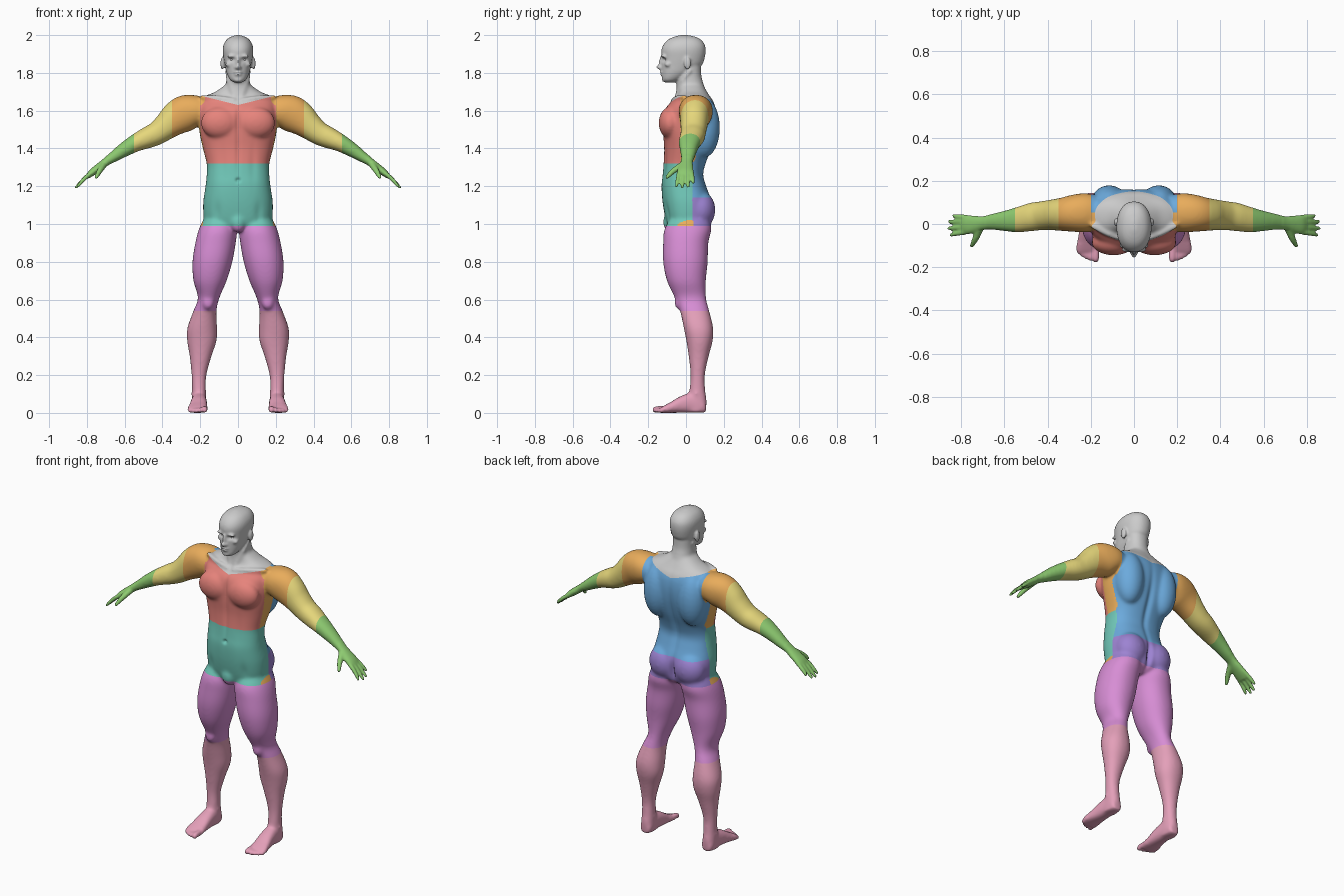
import bpy, bmesh, math
from mathutils import Vector, Matrix

bm = bmesh.new()
SIDES = (1, -1)


def spline(rows, n=5):
    """Catmull-Rom through rows of numbers."""
    out = []
    for i in range(len(rows) - 1):
        a, b, c, d = rows[max(i - 1, 0)], rows[i], rows[i + 1], rows[min(i + 2, len(rows) - 1)]
        for k in range(n):
            t = k / n
            out.append([q + .5 * t * (r - p + t * (2 * p - 5 * q + 4 * r - s + t * (3 * (q - r) + s - p)))
                        for p, q, r, s in zip(a, b, c, d)])
    return out + [list(rows[-1])]


def loft(rings, power=2.0, seg=40):
    """Closed skin over superellipse rings given as (centre, u, v)."""
    loops = []
    for c, u, v in rings:
        loop = []
        for k in range(seg):
            a = 2 * math.pi * k / seg
            ca, sa = math.cos(a), math.sin(a)
            p = math.copysign(abs(ca) ** (2 / power), ca)
            q = math.copysign(abs(sa) ** (2 / power), sa)
            loop.append(bm.verts.new(Vector(c) + Vector(u) * p + Vector(v) * q))
        loops.append(loop)
    for a, b in zip(loops, loops[1:]):
        for k in range(seg):
            j = (k + 1) % seg
            bm.faces.new((a[k], a[j], b[j], b[k]))
    bm.faces.new(loops[0][::-1])
    bm.faces.new(loops[-1])


def stack(rows, power=2.2, s=1):
    """Horizontal rings from (z, x min, x max, y front, y back)."""
    loft([((s * (a + b) / 2, (f + k) / 2, z), ((b - a) / 2, 0, 0), (0, (k - f) / 2, 0))
          for z, a, b, f, k in spline(rows)], power)


def centred(rows, power=2.2):
    stack([(z, -w, w, f, k) for z, w, f, k in rows], power)


def ball(c, r, both=True):
    for s in SIDES if both else (1,):
        m = Matrix.Translation((s * c[0], c[1], c[2])) @ Matrix.Diagonal((*r, 1))
        bmesh.ops.create_uvsphere(bm, u_segments=24, v_segments=14, radius=1, matrix=m)


def tube(pts, both=True):
    """Rounded limb through (x, y, z, radius)."""
    for s in SIDES if both else (1,):
        rows = spline([(s * x, y, z, r) for x, y, z, r in pts])
        rings = []
        for i, p in enumerate(rows):
            t = Vector(rows[min(i + 1, len(rows) - 1)][:3]) - Vector(rows[max(i - 1, 0)][:3])
            q = t.to_track_quat('Z', 'Y')
            rings.append((p[:3], q @ Vector((p[3], 0, 0)), q @ Vector((0, p[3], 0))))
        loft(rings, seg=16)
        for p in (rows[0], rows[-1]):
            ball(p[:3], (p[3],) * 3, False)


# torso and neck
centred([(.96, .09, -.07, .08), (1.0, .17, -.10, .125), (1.1, .185, -.122, .14), (1.2, .172, -.13, .108),
         (1.26, .166, -.124, .092), (1.32, .166, -.119, .105), (1.4, .186, -.116, .135),
         (1.48, .203, -.122, .155), (1.55, .208, -.125, .162), (1.61, .205, -.11, .158),
         (1.65, .2, -.075, .145), (1.675, .18, -.05, .128), (1.70, .12, -.04, .112), (1.735, .07, -.04, .09)], 2.4)
centred([(1.64, .085, -.06, .12), (1.72, .067, -.05, .1), (1.78, .06, -.05, .082), (1.84, .06, -.04, .08)])
# chest, back, seat and groin muscles
ball((.095, -.085, 1.535), (.102, .06, .085))
ball((.115, .095, 1.51), (.085, .085, .16))
ball((.086, .075, 1.075), (.094, .081, .1))
ball((0, -.085, 1.01), (.042, .036, .055), False)
tube([(.02, -.07, 1.655, .012), (.1, -.055, 1.668, .012), (.19, -.01, 1.672, .014)])
tube([(.056, .02, 1.81, .012), (.045, -.02, 1.75, .013), (.015, -.052, 1.67, .011)])

# head
centred([(1.748, .022, -.112, -.065), (1.765, .043, -.125, -.03), (1.80, .06, -.128, .03),
         (1.84, .07, -.13, .083), (1.88, .077, -.129, .099), (1.92, .081, -.13, .104), (1.95, .076, -.119, .099),
         (1.975, .061, -.096, .08), (1.99, .04, -.066, .052), (2.0, .012, -.03, .012)])
# brows, nose, nostrils, lips, chin, cheeks, ears
ball((.03, -.12, 1.888), (.03, .012, .008))
ball((0, -.128, 1.855), (.010, .016, .036), False)
ball((0, -.142, 1.831), (.012, .015, .012), False)
ball((.012, -.133, 1.827), (.008, .01, .008))
ball((0, -.129, 1.804), (.022, .010, .0055), False)
ball((0, -.128, 1.792), (.019, .010, .006), False)
ball((0, -.115, 1.764), (.025, .013, .014), False)
ball((.05, -.095, 1.845), (.018, .018, .014))
ball((.082, .008, 1.85), (.011, .019, .034))

leg = [(1.03, .02, .18, -.085, .125), (.97, .006, .208, -.115, .134), (.9, .012, .226, -.121, .118),
       (.8, .03, .241, -.121, .115), (.7, .06, .236, -.101, .105), (.61, .098, .212, -.06, .106),
       (.54, .114, .236, -.032, .123), (.45, .111, .268, -.012, .144), (.38, .114, .269, .002, .141),
       (.3, .14, .256, .014, .12), (.2, .167, .246, .024, .10), (.12, .17, .243, .018, .102),
       (.06, .168, .245, .01, .11), (.004, .172, .243, 0, .104)]
foot = [(.106, .206, .024, .05), (.09, .206, .036, .075), (.03, .206, .04, .105), (-.03, .208, .045, .088),
        (-.08, .212, .051, .058), (-.12, .214, .053, .036), (-.138, .212, .049, .024)]
arm = [(.15, 1.595, .05, .06, .075), (.22, 1.598, .052, .084, .09), (.28, 1.585, .05, .097, .086),
       (.33, 1.557, .045, .089, .077), (.38, 1.517, .042, .072, .071), (.43, 1.48, .038, .062, .067),
       (.48, 1.457, .032, .057, .066), (.54, 1.43, .02, .047, .059), (.60, 1.395, .014, .039, .047),
       (.66, 1.355, .01, .029, .037), (.70, 1.328, .004, .022, .032), (.73, 1.305, 0, .021, .038),
       (.77, 1.275, -.004, .019, .044), (.795, 1.252, -.005, .013, .041)]
for s in SIDES:
    stack(leg, 2.15, s)
    loft([((s * x, y, h / 2), (w, 0, 0), (0, 0, h / 2)) for y, x, w, h in spline(foot)], 2.5)
    rows, rings = spline(arm), []
    for i, (x, z, y, r, ry) in enumerate(rows):
        a, b = rows[max(i - 1, 0)], rows[min(i + 1, len(rows) - 1)]
        n = Vector((a[1] - b[1], 0, b[0] - a[0])).normalized() * r
        rings.append(((s * x, y, z), (s * n.x, 0, n.z), (0, ry, 0)))
    loft(rings, 2.15)
# kneecaps, ankles, toes
ball((.158, -.035, .585), (.032, .026, .04))
ball((.207, .055, .10), (.043, .022, .02))
for x, y, r in ((.177, -.163, .016), (.201, -.16, .012), (.22, -.153, .011), (.237, -.143, .011), (.253, -.131, .010)):
    tube([(x + .002, -.10, r + .006, r), (x, y * .93, r + .004, r), (x, y, r, r * .95)])
# fingers and thumb
for yk, yt, x, z in ((-.035, -.051, .846, 1.202), (-.013, -.02, .856, 1.195), (.01, .011, .853, 1.199), (.03, .038, .834, 1.22)):
    tube([(.765, yk, 1.278, .012), (.81, (yk + yt) / 2, 1.243, .0115), (x, yt, z, .0085)])
tube([(.71, -.015, 1.315, .018), (.733, -.068, 1.28, .015), (.75, -.1, 1.248, .010)])

# fuse everything into one skin
bmesh.ops.recalc_face_normals(bm, faces=bm.faces)
mesh = bpy.data.meshes.new("body")
bm.to_mesh(mesh)
bm.free()
body = bpy.data.objects.new("body", mesh)
bpy.context.collection.objects.link(body)
bpy.context.view_layer.objects.active = body
body.select_set(True)
mod = body.modifiers.new("fuse", 'REMESH')
mod.mode, mod.voxel_size = 'VOXEL', .0062
bpy.ops.object.modifier_apply(modifier=mod.name)
mesh = body.data

bm = bmesh.new()
bm.from_mesh(mesh)
fine = [v for v in bm.verts if abs(v.co.x) > .69 or v.co.z > 1.755 or (v.co.z < .07 and v.co.y < -.09)]
skip = set(fine)
coarse = [v for v in bm.verts if v not in skip]
for verts, n in ((coarse, 14), (fine, 2)):
    for _ in range(n):
        bmesh.ops.smooth_vert(bm, verts=verts, factor=.5, use_axis_x=True, use_axis_y=True, use_axis_z=True)

# soft dents (centre, radii, push in y): eye sockets, mouth, navel, midline, spine, seat cleft, ribs
dents = [((.032, -.122, 1.87), (.017, .03, .011), .014), ((0, -.135, 1.798), (.022, .02, .003), .004),
         ((0, -.13, 1.232), (.011, .03, .010), .014), ((0, -.12, 1.40), (.012, .05, .13), .007),
         ((0, -.13, 1.55), (.012, .05, .07), .008), ((0, .13, 1.36), (.018, .07, .2), -.012),
         ((0, .14, 1.05), (.014, .06, .07), -.022), ((.08, -.12, 1.32), (.02, .05, .1), .004),
         ((.11, -.11, 1.06), (.02, .05, .05), .006)]
for v in bm.verts:
    p = v.co
    for c, r, push in dents:
        e = ((abs(p.x) - c[0]) / r[0]) ** 2 + ((p.y - c[1]) / r[1]) ** 2 + ((p.z - c[2]) / r[2]) ** 2
        if e < 6:
            p.y += push * math.exp(-e)
    p.z = max(p.z, 0)

# clean borders between colour regions
cuts = [((0, 0, z), (0, 0, 1)) for z in (.54, .99, 1.14, 1.32)]
cuts += [((s * x, 0, 0), (1, 0, 0)) for x in (.2, .35, .55) for s in SIDES]
cuts += [((0, 0, 1.63), (-s * .25, 0, 1)) for s in SIDES]
for co, no in cuts:
    bmesh.ops.bisect_plane(bm, geom=bm.verts[:] + bm.edges[:] + bm.faces[:], dist=1e-4,
                           plane_co=co, plane_no=Vector(no).normalized())

palette = {"skin": None, "chest": (.90, .51, .48), "abdomen": (.44, .78, .72), "back": (.42, .66, .86),
           "seat": (.61, .51, .82), "shoulder": (.91, .67, .36), "elbow": (.90, .84, .48),
           "forearm": (.55, .79, .44), "thigh": (.84, .55, .83), "shin": (.89, .62, .72)}
slots = list(palette)
for name, rgb in palette.items():
    mat = None
    if rgb:
        mat = bpy.data.materials.new(name)
        mat.diffuse_color = (*[c ** 2.2 for c in rgb], 1)
    mesh.materials.append(mat)


def region(p):
    x, y, z = abs(p.x), p.y, p.z
    if z < .54:
        return "shin"
    if z < .99:
        return "thigh"
    if x > .55:
        return "forearm"
    if x > .35:
        return "elbow"
    if z > 1.63 + .25 * x and x < .2:
        return "skin"
    if z > 1.32:
        if x > .2 or (x > .16 and -.03 < y < .05):
            return "shoulder"
        return "chest" if y < .02 else "back"
    if z < 1.04 and x > .185 and -.045 < y < .04:
        return "shoulder"
    if y < .035:
        return "abdomen"
    return "seat" if z < 1.14 else "back"


for f in bm.faces:
    f.material_index = slots.index(region(f.calc_center_median()))
    f.smooth = True
bm.to_mesh(mesh)
bm.free()

# eyeballs
for s, side in ((1, "left"), (-1, "right")):
    bpy.ops.mesh.primitive_uv_sphere_add(segments=20, ring_count=12, radius=.0125, location=(s * .032, -.0975, 1.87))
    eye = bpy.context.object
    eye.name = side + "_eyeball"
    bpy.ops.object.shade_smooth()
